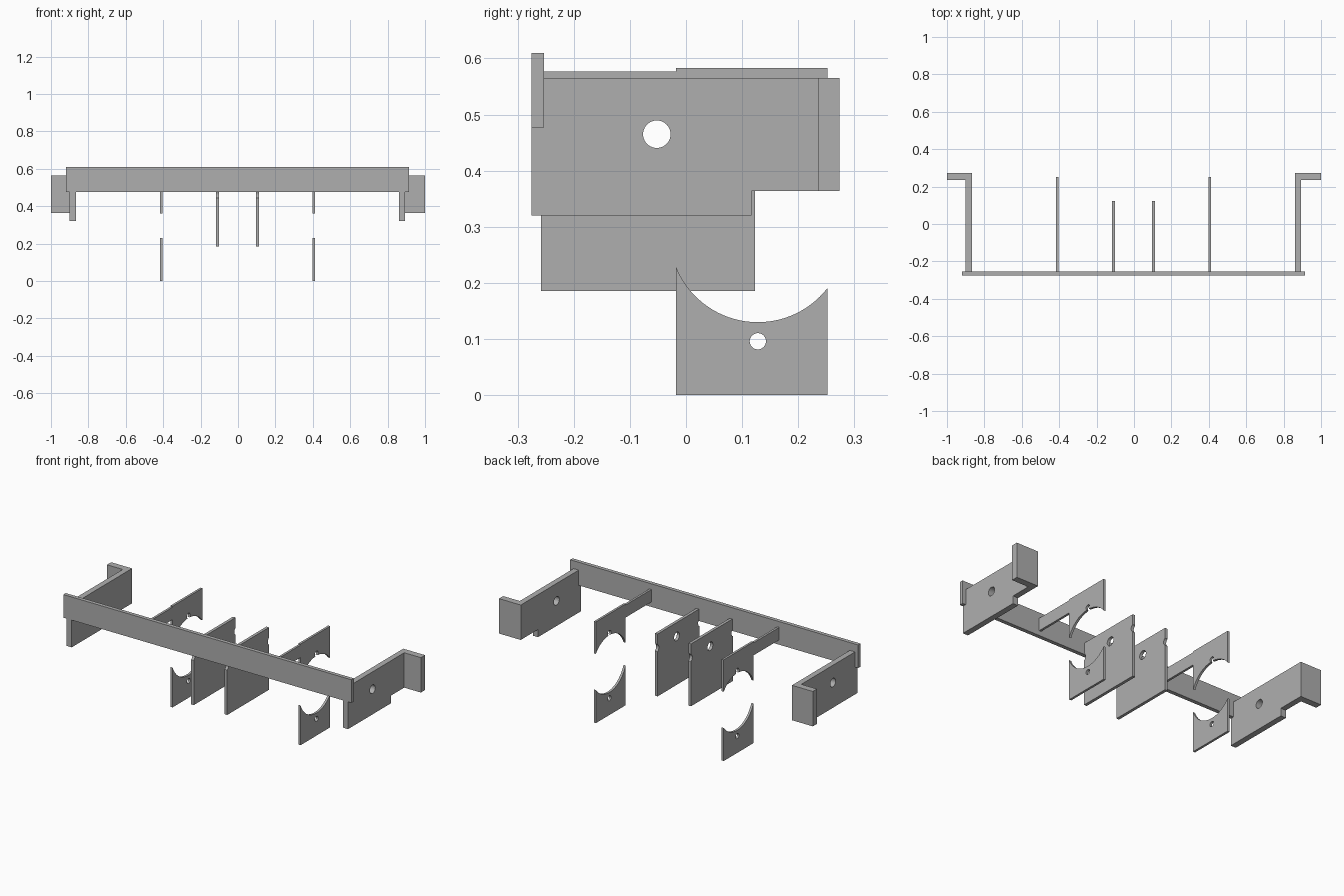
import bpy
import bmesh
import math

cube = bpy.data.objects.get("Cube")
if cube:
    bpy.data.objects.remove(cube)

grey = bpy.data.materials.new("plain_grey")
grey.use_nodes = True
grey.diffuse_color = (0.43, 0.43, 0.43, 1)
grey.node_tree.nodes["Principled BSDF"].inputs["Base Color"].default_value = grey.diffuse_color

MID_X = -0.003  # symmetry plane of the assembly


def panel(name, profile, x0, x1):
    """Extrude a (y, z) profile along x."""
    bm = bmesh.new()
    face = bm.faces.new([bm.verts.new((x0, y, z)) for y, z in profile])
    moved = bmesh.ops.extrude_face_region(bm, geom=[face])["geom"]
    verts = [g for g in moved if isinstance(g, bmesh.types.BMVert)]
    bmesh.ops.translate(bm, verts=verts, vec=(x1 - x0, 0, 0))
    bmesh.ops.recalc_face_normals(bm, faces=bm.faces[:])
    mesh = bpy.data.meshes.new(name)
    bm.to_mesh(mesh)
    bm.free()
    obj = bpy.data.objects.new(name, mesh)
    bpy.context.collection.objects.link(obj)
    mesh.materials.append(grey)
    return obj


def box(name, x, y, z):
    return panel(name, [(y[0], z[0]), (y[1], z[0]), (y[1], z[1]), (y[0], z[1])], *x)


def arc(cy, cz, r, start, end, n=32):
    return [(cy + r * math.cos(start + (end - start) * i / n),
             cz + r * math.sin(start + (end - start) * i / n)) for i in range(n + 1)]


def drill(obj, y, z, r):
    """Cut a round hole through a panel along x."""
    x = obj.data.vertices[0].co.x
    ring = arc(y, z, r, 0, math.tau, 40)[:-1]
    cutter = panel("cutter", ring, x - 0.1, x + 0.1)
    cutter.hide_render = True
    mod = obj.modifiers.new("hole", 'BOOLEAN')
    mod.operation = 'DIFFERENCE'
    mod.solver = 'EXACT'
    mod.object = cutter
    bpy.context.view_layer.objects.active = obj
    bpy.ops.object.modifier_apply(modifier=mod.name)
    bpy.data.objects.remove(cutter)


# Front rail
BACK, FRONT = -0.253, -0.275
box("front_rail", (-0.92, 0.915), (FRONT, BACK), (0.477, 0.61))

# Shared profiles
bracket = [(FRONT, 0.32), (0.117, 0.32), (0.117, 0.364), (0.274, 0.364),
           (0.274, 0.565), (BACK, 0.565), (BACK, 0.477), (FRONT, 0.477)]
Y0, Y1, YC, R = -0.018, 0.252, 0.128, 0.157
a0, a1 = math.acos((Y0 - YC) / R), math.acos((Y1 - YC) / R)
cradle = [(Y0, 0), (Y1, 0)] + arc(YC, 0.287, R, -a1, -a0)
hanger = ([(BACK, 0.505), (Y0, 0.505)] + arc(YC, 0.303, R, a0, a1)
          + [(Y1, 0.583), (Y0, 0.583), (Y0, 0.577), (BACK, 0.577)])
HOLE = (-0.052, 0.465, 0.0245)

for side, label in ((1, "left"), (-1, "right")):
    def span(a, b):
        return tuple(sorted((MID_X + side * a, MID_X + side * b)))

    # End bracket with outward flange
    plate = panel(label + "_bracket", bracket, *span(0.864, 0.897))
    drill(plate, *HOLE)
    tip = 1.0 - side * MID_X
    box(label + "_flange", span(0.897, tip), (0.236, 0.274), (0.364, 0.565))

    # Central divider with through hole and shallow edge notches
    divider = box(label + "_divider", span(0.098, 0.115), (-0.258, 0.123), (0.186, 0.545))
    drill(divider, *HOLE)
    for edge_y in (-0.27, 0.135):
        drill(divider, edge_y, 0.465, 0.024)

    # Upper hanger with arched underside and keyhole
    upper = panel(label + "_hanger", hanger, *span(0.401, 0.414))
    drill(upper, YC, 0.472, 0.0145)

    # Lower cradle with curved top
    lower = panel(label + "_cradle", cradle, *span(0.401, 0.414))
    drill(lower, YC, 0.096, 0.0145)
